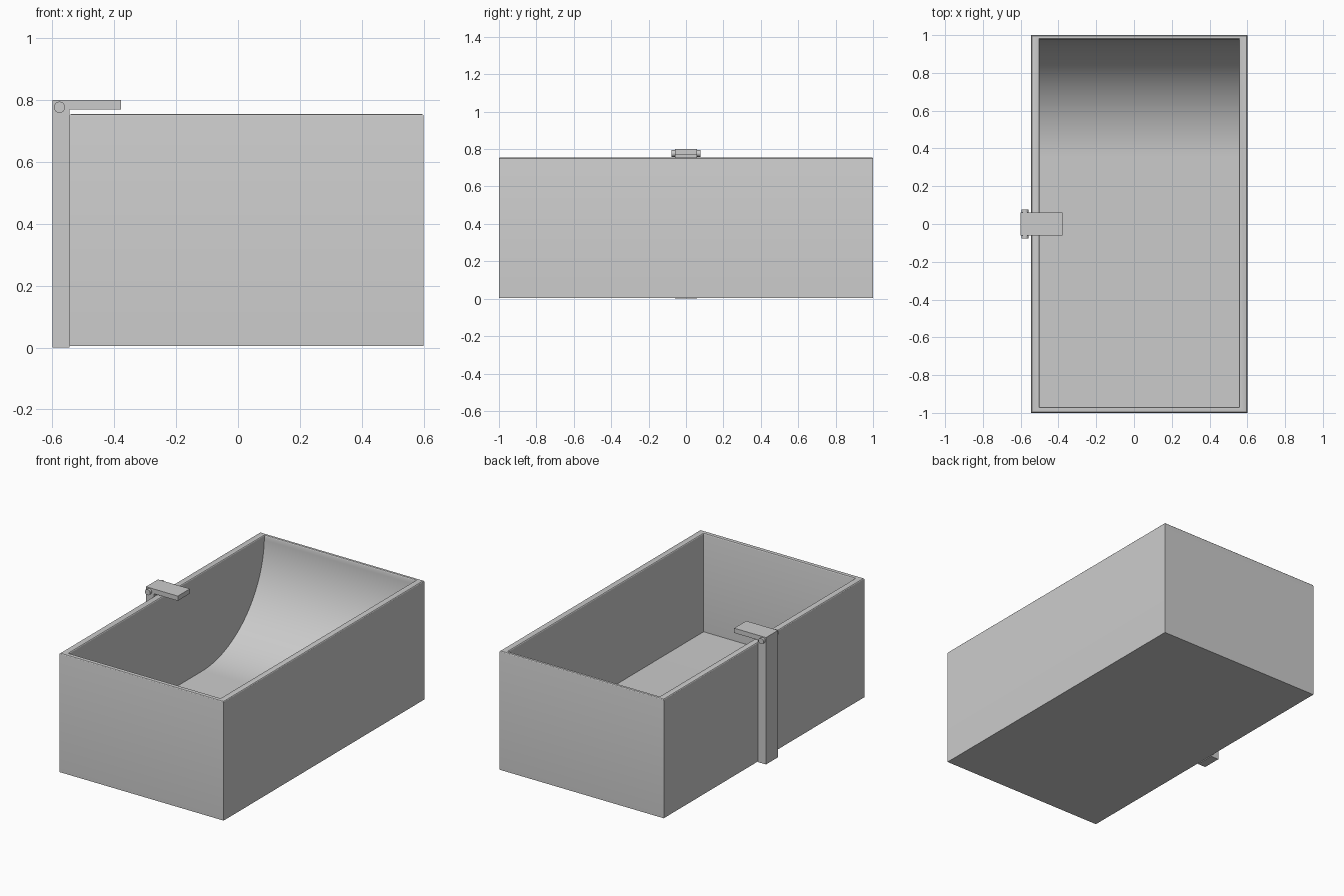
import bpy, bmesh, math

if "Cube" in bpy.data.objects:
    bpy.data.objects.remove(bpy.data.objects["Cube"])


def finish(name, bm):
    bmesh.ops.recalc_face_normals(bm, faces=bm.faces[:])
    mesh = bpy.data.meshes.new(name)
    bm.to_mesh(mesh)
    bm.free()
    obj = bpy.data.objects.new(name, mesh)
    bpy.context.collection.objects.link(obj)
    bpy.ops.object.select_all(action='DESELECT')
    obj.select_set(True)
    bpy.context.view_layer.objects.active = obj
    bpy.ops.object.shade_smooth_by_angle(angle=math.radians(25))
    return obj


def prism(name, axis, profile, lo, hi):
    """Extrude a 2D profile along x ('x': yz profile) or y ('y': xz profile)."""
    bm = bmesh.new()
    put = (lambda p, t: (t, *p)) if axis == 'x' else (lambda p, t: (p[0], t, p[1]))
    a = [bm.verts.new(put(p, lo)) for p in profile]
    b = [bm.verts.new(put(p, hi)) for p in profile]
    bm.faces.new(a)
    bm.faces.new(b)
    for i in range(len(a)):
        j = (i + 1) % len(a)
        bm.faces.new((a[i], a[j], b[j], b[i]))
    return finish(name, bm)


# Tub: outer box with an open cavity whose back end is a quarter-round slope
X0, X1, Z0, TOP = -0.545, 0.60, 0.005, 0.755
IX0, IX1, IY0, IY1, FLOOR = -0.50, 0.555, -0.968, 0.977, 0.135
R, N = TOP - FLOOR, 32
cavity = [(IY0, TOP), (IY0, FLOOR)]
for i in range(N + 1):
    a = math.pi / 2 * (1 - i / N)
    cavity.append((IY1 - R + R * math.cos(a), TOP - R * math.sin(a)))

bm = bmesh.new()
left = [bm.verts.new((IX0, y, z)) for y, z in cavity]
right = [bm.verts.new((IX1, y, z)) for y, z in cavity]
bm.faces.new(left)
bm.faces.new(right)
for i in range(len(cavity) - 1):
    bm.faces.new((left[i], left[i + 1], right[i + 1], right[i]))
corners = [(X0, -1), (X1, -1), (X1, 1), (X0, 1)]
low = [bm.verts.new((x, y, Z0)) for x, y in corners]
high = [bm.verts.new((x, y, TOP)) for x, y in corners]
inner = [left[0], right[0], right[-1], left[-1]]
bm.faces.new(low)
for i in range(4):
    j = (i + 1) % 4
    bm.faces.new((low[i], low[j], high[j], high[i]))
    bm.faces.new((high[i], high[j], inner[j], inner[i]))
bmesh.ops.recalc_face_normals(bm, faces=bm.faces[:])

# Softened rim edges, inside and outside
rim = [bm.edges.get((ring[i], ring[(i + 1) % 4])) for ring in (high, inner) for i in range(4)]
bmesh.ops.bevel(bm, geom=rim, offset=0.008, offset_type='OFFSET', segments=3,
                profile=0.5, affect='EDGES')
finish("tub", bm)

# Tap: floor-standing post and overhanging spout in one L-shaped bar
bar = [(-0.60, 0), (-0.545, 0), (-0.545, 0.77), (-0.378, 0.77), (-0.378, 0.80), (-0.60, 0.80)]
prism("tap_post_and_spout", 'y', bar, -0.06, 0.06)

# Round knobs on both sides of the tap
circle = [(-0.577 + 0.018 * math.cos(math.tau * i / 32),
           0.777 + 0.018 * math.sin(math.tau * i / 32)) for i in range(32)]
for side, lo, hi in (("front", -0.077, -0.058), ("back", 0.058, 0.077)):
    prism("tap_knob_" + side, 'y', circle, lo, hi)
